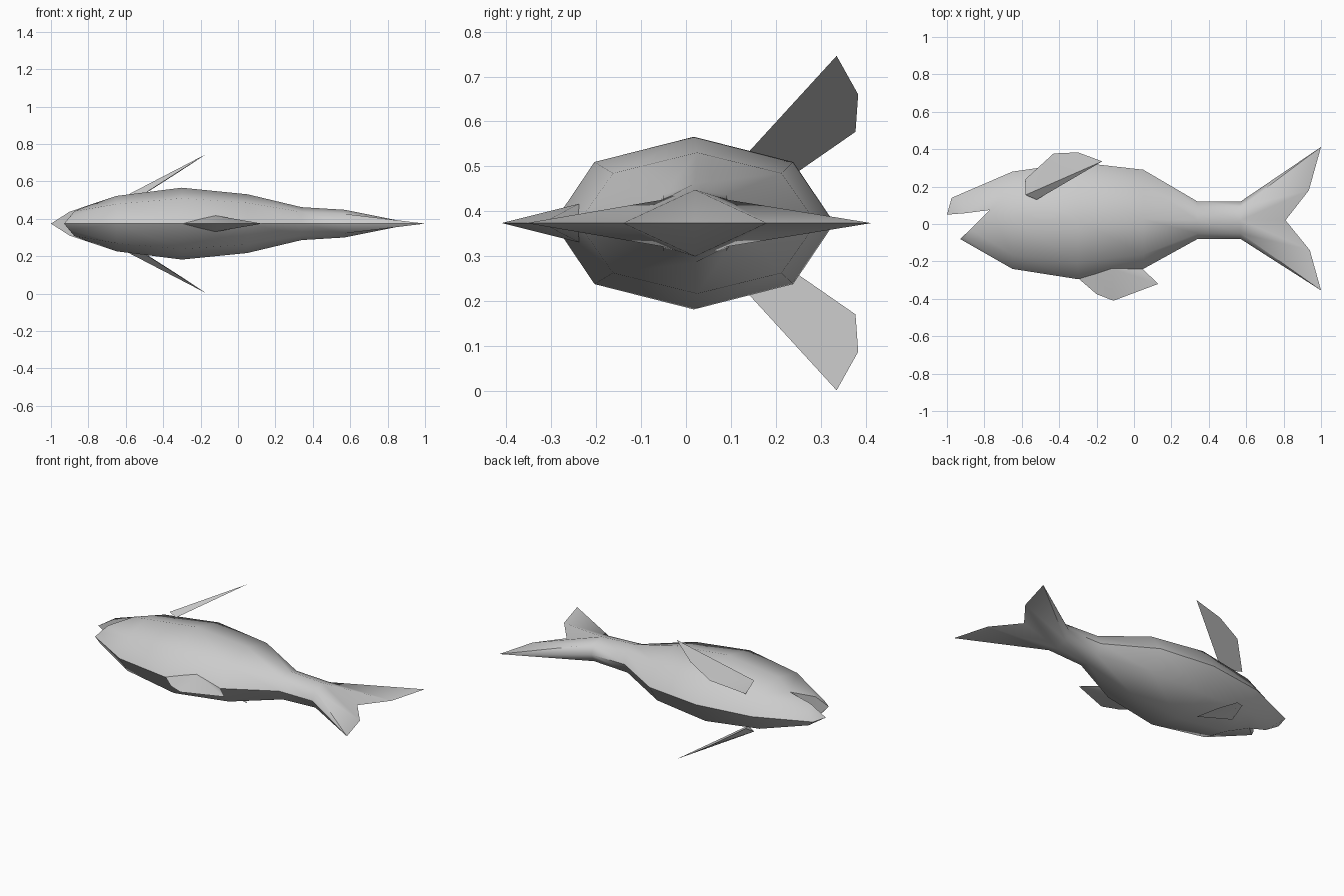
import bpy, bmesh, math

MID = 0.374  # height of the symmetry plane
if "Cube" in bpy.data.objects:
    bpy.data.objects.remove(bpy.data.objects["Cube"])

grey = bpy.data.materials.new("fish_grey")
grey.use_nodes = True
COLOUR = (0.6, 0.6, 0.6, 1)
grey.diffuse_color = COLOUR
grey.node_tree.nodes["Principled BSDF"].inputs["Base Color"].default_value = COLOUR


def finish(name, bm, angle):
    bmesh.ops.recalc_face_normals(bm, faces=bm.faces)
    mesh = bpy.data.meshes.new(name)
    bm.to_mesh(mesh)
    bm.free()
    mesh.materials.append(grey)
    obj = bpy.data.objects.new(name, mesh)
    bpy.context.collection.objects.link(obj)
    obj.location.z = MID
    bpy.ops.object.select_all(action='DESELECT')
    obj.select_set(True)
    bpy.context.view_layer.objects.active = obj
    bpy.ops.object.shade_smooth_by_angle(angle=math.radians(angle))
    return obj


# Body: octagonal rings from head to tail root (x, low y, high y, half thickness)
bm = bmesh.new()
stations = [(-0.65, -0.24, 0.28, 0.148), (-0.3, -0.295, 0.33, 0.192),
            (0.05, -0.24, 0.29, 0.157), (0.34, -0.08, 0.12, 0.088),
            (0.57, -0.08, 0.12, 0.074)]
rings = []
for x, low, high, half in stations:
    ring = []
    for k in range(8):
        a = k * math.pi / 4
        y = (low + high) / 2 + (high - low) / 2 * math.cos(a)
        ring.append(bm.verts.new((x, y, half * math.sin(a))))
    rings.append(ring)
for r, s in zip(rings, rings[1:]):
    for k in range(8):
        n = (k + 1) % 8
        bm.faces.new((r[k], r[n], s[n], s[k]))

# Jaws: each half of the head ring runs forward to a pointed lip
head = rings[0]
corners = {s: bm.verts.new((-0.77, 0.075, s * 0.108)) for s in (1, -1)}


def jaw(back, side, slant, top, tip):
    # back is the ring vertex on the symmetry plane
    top_v = bm.verts.new((*top, 0))
    tip_v = bm.verts.new((*tip, 0)) if tip else top_v
    sides = []
    for s in (1, -1):
        turn = s if back == 0 else -s
        diag, flank = head[(back + turn) % 8], head[(back + 2 * turn) % 8]
        side_v = bm.verts.new((side[0], side[1], s * side[2]))
        slant_v = bm.verts.new((slant[0], slant[1], s * slant[2]))
        bm.faces.new((head[back], diag, slant_v, top_v))
        bm.faces.new((diag, flank, corners[s]))
        bm.faces.new((diag, corners[s], side_v, slant_v))
        if tip:
            bm.faces.new((slant_v, side_v, tip_v, top_v))
        else:
            bm.faces.new((slant_v, side_v, top_v))
        sides.append(side_v)
    bm.faces.new((corners[1], sides[0], sides[1], corners[-1]))
    bm.faces.new((sides[0], tip_v, sides[1]))


jaw(0, (-0.9, 0.058, 0.064), (-0.93, 0.12, 0.04), (-0.975, 0.14), (-1, 0.05))
jaw(4, (-0.875, -0.03, 0.066), (-0.9, -0.075, 0.035), (-0.93, -0.08), None)

# Tail: the last ring fans out to a flat forked edge
root = rings[-1]
fork = [bm.verts.new((x, y, 0)) for x, y in
        [(1, 0.412), (0.935, 0.18), (0.81, 0.02), (0.94, -0.14), (1, -0.355)]]
for order in ((0, 1, 2, 3, 4), (0, 7, 6, 5, 4)):
    a, b, c, d, e = (root[i] for i in order)
    for face in ((a, b, fork[0]), (b, fork[1], fork[0]), (b, c, fork[1]),
                 (c, fork[2], fork[1]), (c, fork[3], fork[2]), (c, d, fork[3]),
                 (d, fork[4], fork[3]), (d, e, fork[4])):
        bm.faces.new(face)
finish("body", bm, 50)

# Lower fin: thin blade with a diamond root
bm = bmesh.new()
edge = [bm.verts.new((x, y, 0)) for x, y in
        [(-0.295, -0.293), (-0.2, -0.375), (-0.11, -0.41), (0.13, -0.32), (0.045, -0.24)]]
for s in (1, -1):
    front = bm.verts.new((-0.2, -0.265, s * 0.025))
    mid = bm.verts.new((-0.12, -0.238, s * 0.043))
    for face in ((edge[0], edge[1], front), (front, edge[1], edge[2], mid),
                 (mid, edge[2], edge[3]), (mid, edge[3], edge[4])):
        bm.faces.new(face)
finish("lower_fin", bm, 40)

# Side fins: flat blade under a raised ridge at the root, mirrored
for name, s in (("upper_side_fin", 1), ("under_side_fin", -1)):
    bm = bmesh.new()
    blade = [bm.verts.new((x, y, s * (z - MID))) for x, y, z in
             [(-0.52, 0.13, 0.522), (-0.17, 0.335, 0.746), (-0.3, 0.383, 0.66),
              (-0.43, 0.377, 0.577), (-0.58, 0.24, 0.482)]]
    ridge = bm.verts.new((-0.58, 0.155, s * (0.533 - MID)))
    bm.faces.new(blade)
    for i in range(5):
        bm.faces.new((blade[i], blade[(i + 1) % 5], ridge))
    finish(name, bm, 30)
